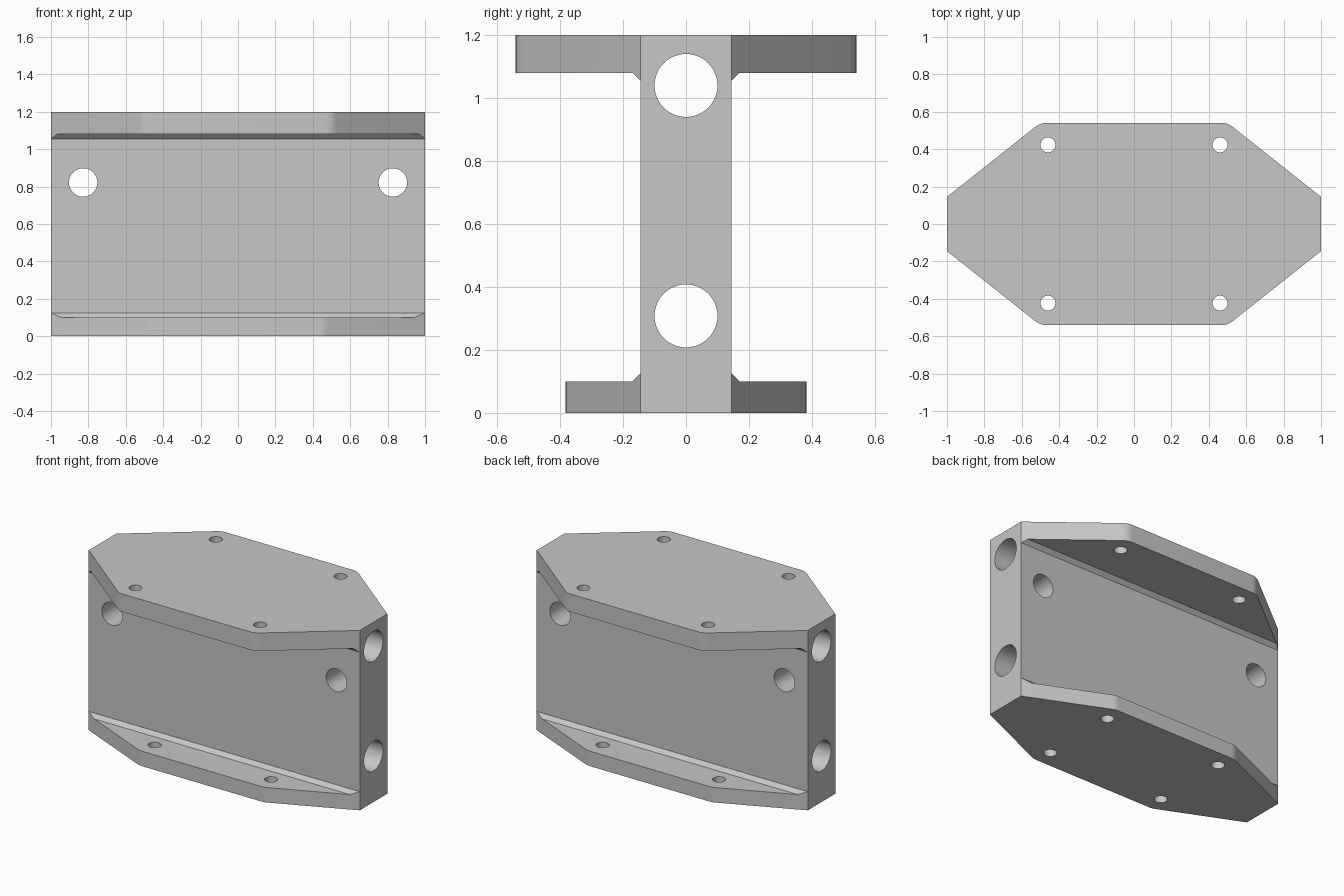
import bpy
import bmesh
import math
from mathutils import Matrix, Vector

default = bpy.data.objects.get("Cube")
if default:
    bpy.data.objects.remove(default, do_unlink=True)

WEB, CHAMFER, HEIGHT = 0.145, 0.025, 1.2
STEPS = 6

grey = bpy.data.materials.new("light grey metal")
grey.use_nodes = True
grey.diffuse_color = (0.57, 0.57, 0.57, 1)
grey.node_tree.nodes["Principled BSDF"].inputs["Base Color"].default_value = grey.diffuse_color


def mirrored(half):
    """Close a +x, +y quarter path into a full ring."""
    back = half + [(-x, y) for x, y in reversed(half)]
    return back + [(-x, -y) for x, y in back]


def flange_rings(corner_x, half_width, radius=0.1):
    """Rounded flange outline, chamfer foot and web rings with equal point counts."""
    slope = (half_width - WEB) / (1 - corner_x)
    turn = math.atan(slope)
    start = corner_x - radius * math.tan(turn / 2)
    arc = []
    for i in range(STEPS + 1):
        a = turn * (1 - i / STEPS)
        arc.append((start + radius * math.sin(a), half_width - radius * (1 - math.cos(a))))
    foot_x = 1 - CHAMFER / slope
    spread = [1 - i / (STEPS + 1) for i in range(STEPS + 1)]
    outline = mirrored([(1, WEB)] + arc)
    foot = mirrored([(1, WEB)] + [(foot_x * t, WEB + CHAMFER) for t in spread])
    web = mirrored([(1, WEB)] + [(t, WEB) for t in spread])
    return outline, foot, web


# Body: stacked rings for bottom flange, web and top flange
low_outline, low_foot, web = flange_rings(0.46, 0.382)
top_outline, top_foot, _ = flange_rings(0.5, 0.541)
LOW, TOP = 0.1, 1.08
layers = [(low_outline, 0), (low_outline, LOW), (low_foot, LOW), (web, LOW + CHAMFER),
          (web, TOP - CHAMFER), (top_foot, TOP), (top_outline, TOP), (top_outline, HEIGHT)]

bm = bmesh.new()
rings = [[bm.verts.new((x, y, z)) for x, y in ring] for ring, z in layers]
for lower, upper in zip(rings, rings[1:]):
    for i in range(len(lower)):
        j = (i + 1) % len(lower)
        bm.faces.new((lower[i], lower[j], upper[j], upper[i]))
bm.faces.new(rings[0])
bm.faces.new(rings[-1])
bmesh.ops.remove_doubles(bm, verts=bm.verts[:], dist=1e-5)
bmesh.ops.dissolve_degenerate(bm, edges=bm.edges[:], dist=1e-5)
bmesh.ops.recalc_face_normals(bm, faces=bm.faces[:])
bmesh.ops.dissolve_limit(bm, angle_limit=math.radians(0.5),
                         verts=bm.verts[:], edges=bm.edges[:])
mesh = bpy.data.meshes.new("beam_bracket")
bm.to_mesh(mesh)
bm.free()
mesh.materials.append(grey)
bracket = bpy.data.objects.new("beam_bracket", mesh)
bpy.context.collection.objects.link(bracket)

# Hole cutters
cut = bmesh.new()


def drill(centre, axis, radius, depth, sides=48):
    turn = Vector((0, 0, 1)).rotation_difference(Vector(axis)).to_matrix().to_4x4()
    bmesh.ops.create_cone(cut, cap_ends=True, segments=sides, radius1=radius, radius2=radius,
                          depth=depth, matrix=Matrix.Translation(centre) @ turn)


for z in (0.308, 1.04):
    drill((0, 0, z), (1, 0, 0), 0.1, 2.4)
for sx in (-1, 1):
    drill((sx * 0.828, 0, 0.822), (0, 1, 0), 0.076, 0.6)
    for sy in (-1, 1):
        drill((sx * 0.46, sy * 0.423, 1.14), (0, 0, 1), 0.04, 0.3, 32)
        drill((sx * 0.43, sy * 0.265, 0.05), (0, 0, 1), 0.04, 0.3, 32)
cut_mesh = bpy.data.meshes.new("hole_cutters")
cut.to_mesh(cut_mesh)
cut.free()
cut_mesh.materials.append(grey)
cutters = bpy.data.objects.new("hole_cutters", cut_mesh)
bpy.context.collection.objects.link(cutters)
cutters.hide_render = True

# Cut the holes and smooth the rounded faces
holes = bracket.modifiers.new("holes", "BOOLEAN")
holes.operation = "DIFFERENCE"
holes.solver = "EXACT"
holes.object = cutters
bpy.ops.object.select_all(action="DESELECT")
bracket.select_set(True)
bpy.context.view_layer.objects.active = bracket
bpy.ops.object.modifier_apply(modifier="holes")
bpy.data.objects.remove(cutters, do_unlink=True)
bpy.ops.object.shade_smooth_by_angle(angle=math.radians(15))
